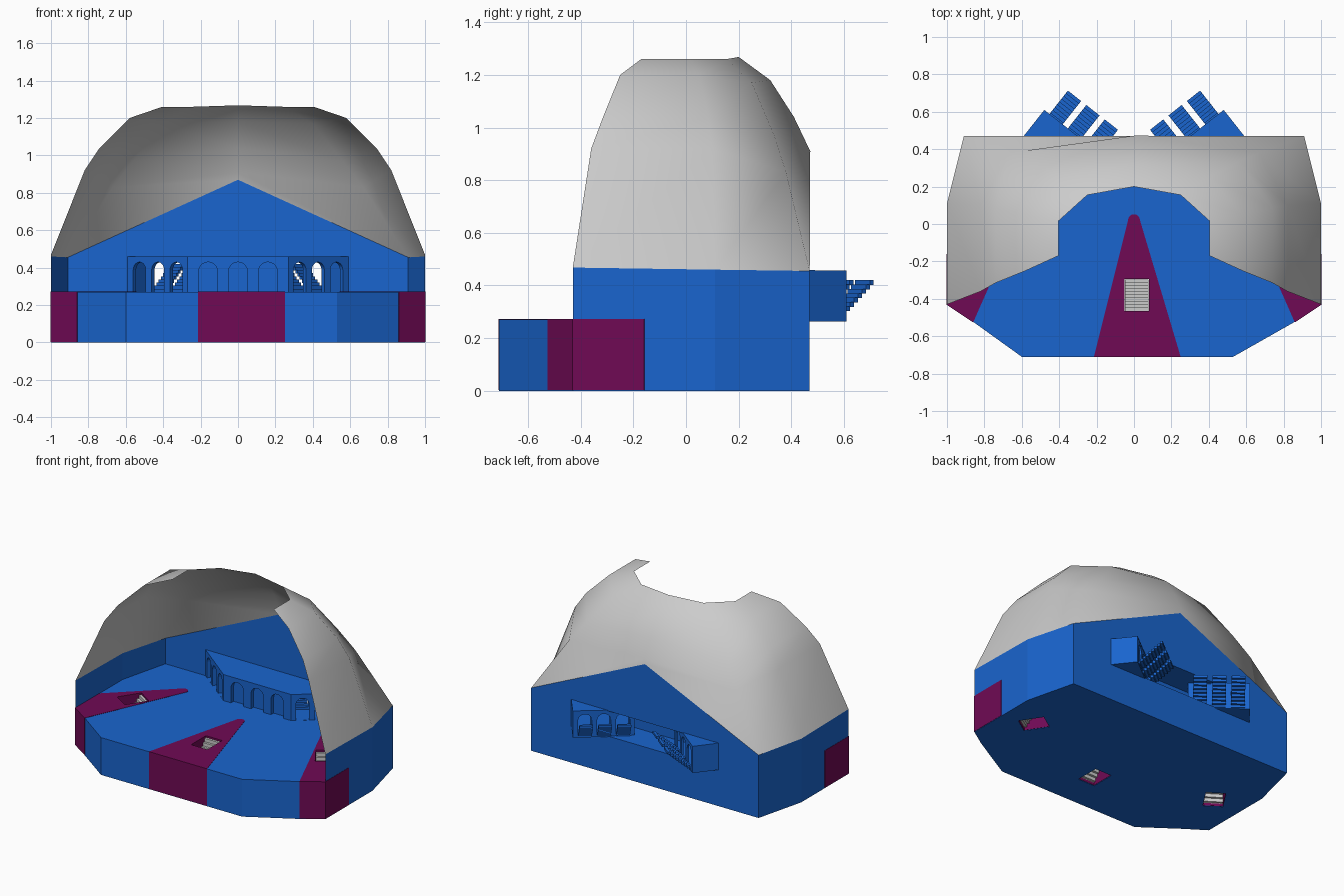
import bpy, bmesh
from math import sin, cos, pi, atan2
from mathutils import Vector as V

if "Cube" in bpy.data.objects:
    bpy.data.objects.remove(bpy.data.objects["Cube"])

def material(name, rgb):
    m = bpy.data.materials.new(name)
    m.diffuse_color = (*rgb, 1)
    m.use_nodes = True
    m.node_tree.nodes["Principled BSDF"].inputs["Base Color"].default_value = m.diffuse_color
    return m

BLUE = material("blue", (0.01, 0.13, 0.62))
PURPLE = material("purple", (0.16, 0.003, 0.09))

def finish(name, bm, mat=None, solid=True):
    if solid:
        bmesh.ops.recalc_face_normals(bm, faces=bm.faces[:])
    me = bpy.data.meshes.new(name)
    bm.to_mesh(me)
    bm.free()
    ob = bpy.data.objects.new(name, me)
    bpy.context.collection.objects.link(ob)
    if mat:
        me.materials.append(mat)
    return ob

def extrude(name, pts, vec=None, mat=None):
    """Planar outline, optionally pushed along a vector into a solid."""
    bm = bmesh.new()
    f = bm.faces.new([bm.verts.new(p) for p in pts])
    if vec is not None:
        r = bmesh.ops.extrude_face_region(bm, geom=[f], use_keep_orig=True)
        bmesh.ops.translate(bm, vec=vec, verts=[g for g in r["geom"] if isinstance(g, bmesh.types.BMVert)])
    return finish(name, bm, mat, vec is not None)

def prism(name, xy, z0, z1, mat=None):
    return extrude(name, [(x, y, z0) for x, y in xy], V((0, 0, z1 - z0)), mat)

def rect(c, u, length, width):
    c, u = V(c), V(u)
    v = V((-u.y, u.x))
    return [c + u * a * length / 2 + v * b * width / 2 for a, b in ((-1, -1), (1, -1), (1, 1), (-1, 1))]

def cut(ob, cutter):
    cutter.hide_render = True
    m = ob.modifiers.new("cut", "BOOLEAN")
    m.operation, m.solver, m.object = "DIFFERENCE", "EXACT", cutter
    bpy.context.view_layer.objects.active = ob
    bpy.ops.object.modifier_apply(modifier=m.name)
    bpy.data.objects.remove(cutter)

def stairs(name, start, u, width, steps, run, rise, z0, thick, mat=None):
    """Zigzag flight climbing from start along u."""
    u = V((*u, 0))
    v = V((-u.y, u.x, 0))
    o = V((*start, z0)) - v * width / 2
    zig = [(0, 0)]
    for i in range(steps):
        zig += [(i * run, (i + 1) * rise), ((i + 1) * run, (i + 1) * rise)]
    under = [(a, b - thick) for a, b in reversed(zig)]
    extrude(name, [o + u * a + V((0, 0, b)) for a, b in zig + under[:-1]], v * width, mat)

def arcade(name, p0, p1, centres, w, depth, z0=0.268, z1=0.458, top=0.43):
    """Wall panel from p0 to p1 with round arches notched from the floor."""
    p0, p1 = V((*p0, 0)), V((*p1, 0))
    L = (p1 - p0).length
    d = (p1 - p0) / L
    out = [(0, z0)]
    r = w / 2
    for c in centres:
        out.append((c - r, z0))
        out += [(c - r * cos(pi * k / 10), top - r + r * sin(pi * k / 10)) for k in range(11)]
        out.append((c + r, z0))
    out += [(L, z0), (L, z1), (0, z1)]
    extrude(name, [p0 + d * a + V((0, 0, z)) for a, z in out], V(depth), BLUE)

# Stage platform
FLOOR = 0.27
platform = prism("platform", [(-1, -.43), (-.86, -.523), (-.6, -.71), (.53, -.71), (.86, -.523), (1, -.43),
                              (1, .11), (.91, .47), (-.91, .47), (-1, .11)], 0, FLOOR, BLUE)

# Purple wedges with stair hatches: base outline, round tip centre, hatch centre
wedges = [("centre", [(-.215, -.712), (.25, -.712)], (0, .02), (.015, -.38))]
for s, n in ((-1, "left"), (1, "right")):
    wedges.append((n, [(s * 1.002, -.16), (s * 1.002, -.432), (s * .86, -.526)][::-s], (s * .575, .195), (s * .77, -.10)))
for n, base, tip, hatch in wedges:
    mid = (V(base[0]) + V(base[-1])) / 2
    u = (V(tip) - mid).normalized()
    if n == "centre":
        u = V((0, 1))
    a0 = atan2(u.y, u.x)
    arc = [(tip[0] + .032 * cos(a0 + t), tip[1] + .032 * sin(a0 + t)) for t in [pi * (k / 8 - .5) for k in range(9)]]
    pts = base + arc
    if (V(base[-1]) - V(arc[0])).length > (V(base[-1]) - V(arc[-1])).length:
        pts = base + arc[::-1]
    wedge = prism(n + "_wedge", pts, .003, FLOOR + .002, PURPLE)
    cut(platform, prism("cutter", rect(hatch, u, .175, .135), -.1, .5))
    cut(wedge, prism("cutter", rect(hatch, u, .17, .13), -.1, .5))
    stairs(n + "_hatch_stairs", V(hatch) - u * .084, u, .126, 10, .0168, .024, .02, .02)

# Side walls and gabled back wall with an opening for the arcade
for s, n in ((-1, "left"), (1, "right")):
    bm = bmesh.new()
    line = [(s, -.43), (s, .11), (s * .91, .47)]
    lo = [bm.verts.new((x, y, FLOOR)) for x, y in line]
    hi = [bm.verts.new((x, y, z)) for (x, y), z in zip(line, (.468, .46, .455))]
    for i in range(2):
        q = [lo[i], lo[i + 1], hi[i + 1], hi[i]]
        bm.faces.new(q if s > 0 else q[::-1])
    finish(n + "_side_wall", bm, BLUE, False)
gable = [(-.91, FLOOR), (-.59, FLOOR), (-.59, .457), (.59, .457), (.59, FLOOR), (.91, FLOOR),
         (.91, .455), (0, .87), (-.91, .455)]
extrude("back_wall", [(x, .47, z) for x, z in gable[::-1]], None, BLUE)

# Central arcade with shallow niches, and its roof
arcade("centre_arcade", (-.27, .22), (.27, .22), (.11, .27, .43), .1, (0, .03, 0))
extrude("niche_back", [(-.27, .25, FLOOR), (.27, .25, FLOOR), (.27, .25, .457), (-.27, .25, .457)], V((0, .01, 0)), BLUE)
prism("arcade_roof", [(-.59, .47), (-.27, .22), (.27, .22), (.59, .47)], .452, .459, BLUE)

# Angled side arcades, each with a rear room and three flights
for s, n in ((-1, "left"), (1, "right")):
    a, b = V((s * .59, .47)), V((s * .27, .22))
    d = (b - a).normalized()
    k = V((-s * .62, .785))
    L = (b - a).length
    cs = (.08, .205, .33)
    arcade(n + "_arcade", a, b, cs, .085, (*k * .025, 0))
    arcade(n + "_rear_arcade", a + k * .165, b + k * .165, cs, .09, (*k * .012, 0), .27, .453)
    room = [a, b, b + k * .178, a + k * .178]
    prism(n + "_room_roof", room, .448, .4565, BLUE)
    prism(n + "_room_floor", room, .263, .2705, BLUE)
    prism(n + "_room_end", [a, a + d * .012, a + d * .012 + k * .178, a + k * .178], .265, .456, BLUE)
    for i, c in enumerate(cs):
        stairs(f"{n}_flight_{i + 1}", a + d * c + k * .166, k, .09, 9, .019, .0167, .27, .018, BLUE)

# Smooth dome shell, open at the front and top
half = [
    [(1, -.43, .468), (.82, -.36, .92), (.74, -.315, 1.04), (.58, -.25, 1.2), (.405, -.17, 1.26)],
    [(1, .11, .46), (.82, .10, .92), (.74, .085, 1.04), (.58, .05, 1.2), (.405, .015, 1.26)],
    [(.91, .47, .455), (.67, .38, .83), (.56, .335, .97), (.4, .25, 1.17), (.25, .155, 1.26)],
    [(0, .47, .87), (0, .472, .91), (0, .41, 1.04), (0, .32, 1.18), (0, .2, 1.268)]]
cols = half + [[(-x, y, z) for x, y, z in c] for c in half[2::-1]]
bm = bmesh.new()
grid = [[bm.verts.new(p) for p in c] for c in cols]
for c0, c1 in zip(grid, grid[1:]):
    for j in range(4):
        bm.faces.new((c0[j], c1[j], c1[j + 1], c0[j + 1])).smooth = True
finish("dome", bm, None, False)
